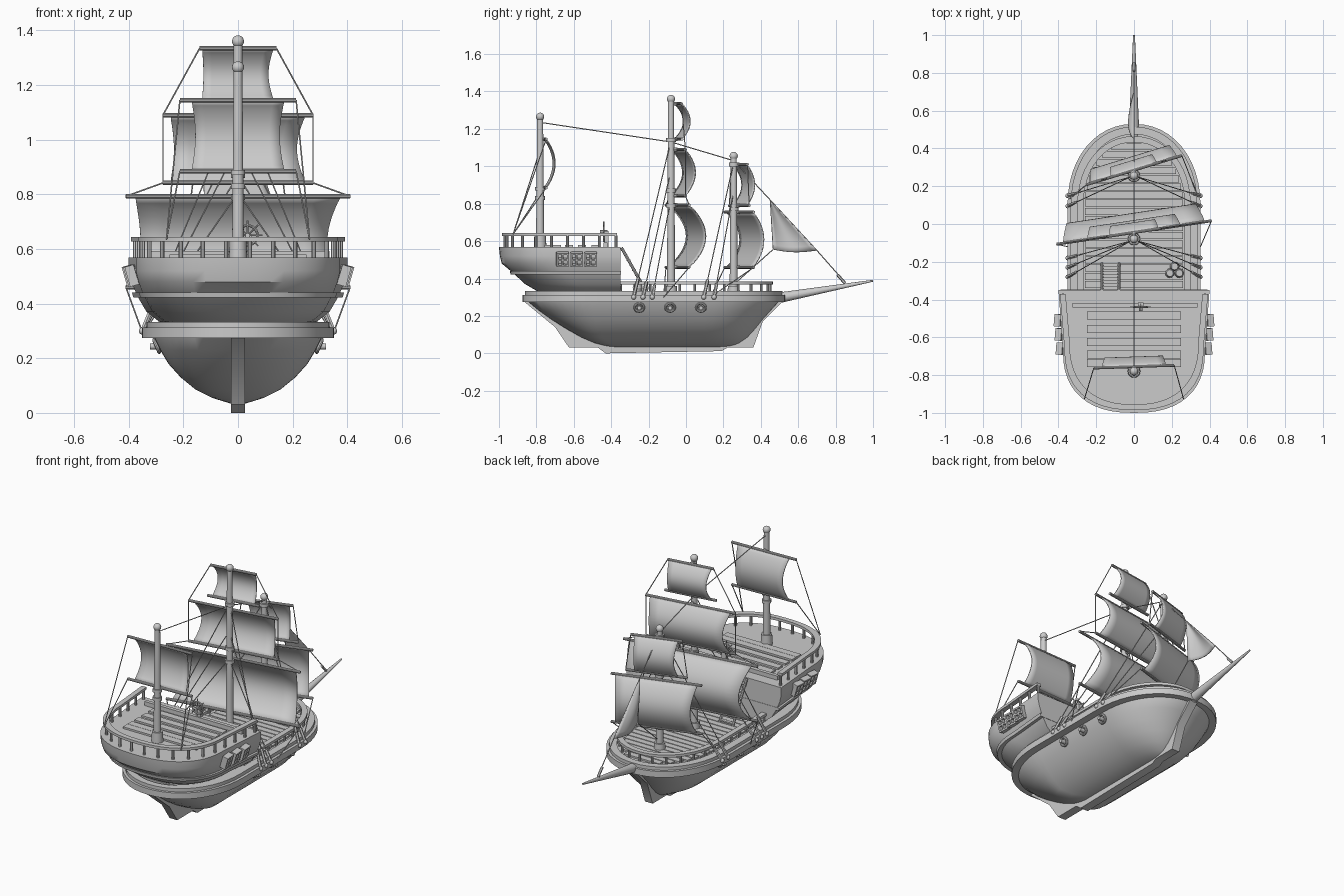
import bpy, bmesh, math
from mathutils import Vector, Matrix

if "Cube" in bpy.data.objects:
    bpy.data.objects.remove(bpy.data.objects["Cube"])

# ---------- helpers ----------
def finish(bm, name):
    bmesh.ops.recalc_face_normals(bm, faces=bm.faces)
    me = bpy.data.meshes.new(name)
    bm.to_mesh(me); bm.free()
    ob = bpy.data.objects.new(name, me)
    bpy.context.collection.objects.link(ob)
    return ob

def tube(bm, a, b, r1, r2=None, seg=8):
    a, b = Vector(a), Vector(b); d = b - a
    m = Matrix.Translation((a + b) / 2) @ d.to_track_quat('Z', 'Y').to_matrix().to_4x4()
    bmesh.ops.create_cone(bm, cap_ends=True, segments=seg, radius1=r1,
                          radius2=r1 if r2 is None else r2, depth=d.length, matrix=m)

def box(bm, c, s, rot=Matrix.Identity(4)):
    bmesh.ops.create_cube(bm, size=1, matrix=Matrix.Translation(c) @ rot @ Matrix.Diagonal((*s, 1)))

def ball(bm, c, r):
    bmesh.ops.create_uvsphere(bm, u_segments=16, v_segments=10, radius=r, matrix=Matrix.Translation(c))

def loft(bm, rings):
    vs = [[bm.verts.new((x, y, z)) for x, y in pts] for pts, z in rings]
    n = len(vs[0])
    for a, b in zip(vs, vs[1:]):
        for i in range(n):
            bm.faces.new((a[i], a[(i + 1) % n], b[(i + 1) % n], b[i]))
    bm.faces.new(vs[0]); bm.faces.new(vs[-1])

def ribbon(bm, outer, inner, z0, z1, closed):
    secs = [[bm.verts.new(p) for p in ((*o, z0), (*o, z1), (*i, z1), (*i, z0))] for o, i in zip(outer, inner)]
    for k in range(len(secs) - (0 if closed else 1)):
        a, b = secs[k], secs[(k + 1) % len(secs)]
        for j in range(4):
            bm.faces.new((a[j], a[(j + 1) % 4], b[(j + 1) % 4], b[j]))
    if not closed:
        bm.faces.new(secs[0]); bm.faces.new(secs[-1])

def arc(w, c, r, t0, p, n=24):
    f = lambda v: math.copysign(abs(v) ** (2 / p), v) if abs(v) > 1e-6 else 0
    ts = [t0 + math.pi * i / n for i in range(n + 1)]
    return [(w * f(math.cos(t)), c + r * f(math.sin(t))) for t in ts]

def hull_ring(w, ys, yb):
    cb, cs = min(.1, yb - .08), max(-.45, ys + .08)
    return arc(w, cb, yb - cb, 0, 2.1) + arc(w, cs, cs - ys, math.pi, 2.1)

def castle_ring(w, ys, yf=-.35):
    cs = ys + .33
    return [(-w, yf)] + arc(w * .94, cs, cs - ys, math.pi, 2.4) + [(w, yf)]

def spaced(pts, n):
    L = [0]
    for a, b in zip(pts, pts[1:]):
        L.append(L[-1] + math.dist(a, b))
    out = []
    for k in range(n):
        s = L[-1] * k / (n - 1)
        i = max(j for j in range(len(pts) - 1) if L[j] <= s + 1e-9)
        t = (s - L[i]) / max(L[i + 1] - L[i], 1e-9)
        out.append(tuple(Vector(pts[i]).lerp(Vector(pts[i + 1]), min(t, 1))))
    return out

# ---------- hull ----------
bm = bmesh.new()
loft(bm, [(hull_ring(w, a, b), z) for z, w, a, b in [
    (.035, .03, -.42, .25), (.055, .095, -.49, .29), (.085, .155, -.56, .33), (.13, .21, -.64, .37),
    (.18, .255, -.72, .41), (.23, .285, -.79, .455), (.28, .31, -.85, .50), (.315, .32, -.855, .51)]])
finish(bm, "hull")

bm = bmesh.new()
ribbon(bm, hull_ring(.352, -.875, .53), hull_ring(.28, -.82, .47), .275, .312, True)
ribbon(bm, hull_ring(.335, -.86, .515), hull_ring(.29, -.82, .475), .312, .332, True)
finish(bm, "gunwale")

bm = bmesh.new()
prof = [(-.87, .28), (-.70, .14), (-.625, .03), (-.47, .03), (-.43, 0), (.19, .012), (.22, .03),
        (.36, .03), (.41, .17), (.52, .28)]
loft(bm, [(prof, -.026), (prof, .026)])
bmesh.ops.transform(bm, matrix=Matrix(((0, 0, 1, 0), (1, 0, 0, 0), (0, 1, 0, 0), (0, 0, 0, 1))), verts=bm.verts)
finish(bm, "keel")

# main deck planks
bm = bmesh.new()
for i in range(18):
    y = -.32 + i * .043
    w = .26 if y < .1 else .26 * math.sqrt(max(0, 1 - ((y - .1) / .35) ** 2))
    box(bm, (0, y, .318), (2 * w, .037, .014))
finish(bm, "deck_planks")

# main deck railing
bm = bmesh.new()
rail = lambda w, yb: [(w, -.35)] + arc(w, .1, yb - .1, 0, 2.1) + [(-w, -.35)]
ribbon(bm, rail(.30, .465), rail(.268, .433), .368, .384, False)
for x, y in spaced(rail(.284, .449), 25):
    tube(bm, (x, y, .31), (x, y, .37), .007)
finish(bm, "main_railing")

# ---------- stern castle ----------
bm = bmesh.new()
loft(bm, [(castle_ring(w, a), z) for z, w, a in [
    (.315, .24, -.75), (.335, .29, -.80), (.37, .335, -.86), (.43, .37, -.925),
    (.48, .39, -.985), (.52, .40, -.995), (.568, .40, -1.0)]])
finish(bm, "stern_castle")
bm = bmesh.new()
loft(bm, [(castle_ring(.383, -.938, -.348), .422), (castle_ring(.388, -.942, -.348), .440)])
loft(bm, [(castle_ring(.33, -.80, -.348), .318), (castle_ring(.33, -.80, -.348), .332)])
finish(bm, "castle_bands")

bm = bmesh.new()
for y in (-.485, -.555, -.625, -.69, -.735):
    box(bm, (0, y, .572), (.5, .043, .014))
box(bm, (.005, -.43, .58), (.66, .022, .026))
finish(bm, "castle_deck_planks")

bm = bmesh.new()
ribbon(bm, castle_ring(.392, -.985, -.37), castle_ring(.362, -.955, -.37), .628, .644, False)
for x, y in spaced(castle_ring(.377, -.97, -.375), 20):
    tube(bm, (x, y, .56), (x, y, .63), .008)
finish(bm, "castle_railing")

# castle windows, three each side
bm = bmesh.new()
for s in (-1, 1):
    rot = Matrix.Rotation(s * .28, 4, 'Y') @ Matrix.Rotation(s * .08, 4, 'Z')
    for y in (-.66, -.585, -.51):
        c = Vector((s * (.392 + .07 * (y + .58)), y, .503))
        for k in (-1, 0, 1):
            box(bm, c + rot @ Vector((0, k * .028, 0)), (.034, .009, .075), rot)
            box(bm, c + rot @ Vector((0, 0, k * .033)), (.034, .064, .009), rot)
finish(bm, "castle_windows")

# ladder from main deck to castle
bm = bmesh.new()
for x in (-.17, -.08):
    tube(bm, (x, -.345, .565), (x, -.21, .325), .008)
for i in range(9):
    t = (i + .5) / 9
    box(bm, (-.125, -.345 + .135 * t, .565 - .24 * t), (.09, .02, .008))
finish(bm, "ladder")

# barrels
bm = bmesh.new()
for x, y in ((.19, -.26), (.24, -.26), (.215, -.225)):
    tube(bm, (x, y, .32), (x, y, .35), .018, .025, 12)
    tube(bm, (x, y, .35), (x, y, .38), .025, .018, 12)
finish(bm, "barrels")

# steering wheel
bpy.ops.mesh.primitive_torus_add(location=(.035, -.44, .65), rotation=(math.pi / 2, 0, 0), major_radius=.036,
                                 minor_radius=.005, major_segments=24, minor_segments=8)
bpy.context.object.name = "steering_wheel"
bm = bmesh.new()
for k in range(4):
    d = Vector((math.cos(k * math.pi / 4), 0, math.sin(k * math.pi / 4))) * .055
    c = Vector((.035, -.44, .65))
    tube(bm, c - d, c + d, .003)
tube(bm, (.035, -.46, .65), (.035, -.42, .65), .009)
box(bm, (.035, -.425, .61), (.03, .02, .09))
finish(bm, "wheel_spokes_and_stand")

# portholes
bm = bmesh.new()
for s in (-1, 1):
    for y in (-.25, -.085, .08):
        bpy.ops.mesh.primitive_torus_add(location=(s * .298, y, .245), rotation=(0, s * (math.pi / 2 + .4), 0),
                                         major_radius=.024, minor_radius=.007, major_segments=20, minor_segments=8)
        bpy.context.object.name = "porthole_ring"
        tube(bm, (s * .28, y, .245), (s * .322, y, .243), .013, .011, 12)
finish(bm, "porthole_centres")

# ---------- masts ----------
def mast(name, y, z0, z1, base_h, collars):
    bm = bmesh.new()
    tube(bm, (0, y, z0), (0, y, z1), .022, .016, 16)
    tube(bm, (0, y, z0), (0, y, z0 + base_h), .034, .031, 16)
    for z in collars:
        tube(bm, (0, y, z), (0, y, z + .02), .026, None, 16)
    ball(bm, (0, y, z1), .022)
    finish(bm, name)

mast("main_mast", -.08, .31, 1.36, .05, (.78, .86, 1.13))
mast("fore_mast", .255, .31, 1.055, .05, (.76, 1.0))
mast("mizzen_mast", -.78, .565, 1.265, .065, (.82, .87))

bm = bmesh.new()
tube(bm, (0, .42, .283), (0, 1.0, .388), .032, .005, 14)
finish(bm, "bowsprit")

# ---------- square sails with yards ----------
ends = {}
def sail(name, y, yaw, ztop, zbot, w, yard_top, yard_bot, bulge):
    rot = Matrix.Translation((0, y, 0)) @ Matrix.Rotation(math.radians(yaw), 4, 'Z')
    nu, nv = 8, 14
    bm = bmesh.new()
    g = [[bm.verts.new(rot @ Vector(((2 * i / nu - 1) * w * (1 - .09 * math.sin(math.pi * j / nv)),
          bulge * math.sin(math.pi * j / nv) ** .8, ztop + (zbot - ztop) * j / nv)))
          for i in range(nu + 1)] for j in range(nv + 1)]
    for j in range(nv):
        for i in range(nu):
            bm.faces.new((g[j][i], g[j][i + 1], g[j + 1][i + 1], g[j + 1][i]))
    ob = finish(bm, name + "_sail")
    m = ob.modifiers.new("thickness", 'SOLIDIFY'); m.thickness = .006; m.offset = 0
    bm = bmesh.new()
    for z, l in ((ztop, yard_top), (zbot, yard_bot)):
        a, b = rot @ Vector((-l, 0, z)), rot @ Vector((l, 0, z))
        tube(bm, a, b, .008, None, 10)
        tube(bm, (0, y - .035, z), (0, y, z), .01)
        ends[name, z == ztop] = (a, b)
    finish(bm, name + "_yards")

sail("main_lower", -.045, 8.6, .793, .46, .38, .415, .415, .10)
sail("main_middle", -.045, 8.6, 1.09, .842, .25, .278, .278, .062)
sail("main_top", -.045, 8.6, 1.335, 1.145, .132, .142, .16, .05)
sail("fore_lower", .285, 17, .755, .46, .24, .265, .265, .07)
sail("fore_upper", .285, 17, 1.01, .79, .128, .15, .18, .05)
sail("mizzen", -.755, 2, 1.145, .885, .17, .213, .213, .05)

# jib
bm = bmesh.new()
A, B, C = Vector((0, .45, .82)), Vector((0, .465, .555)), Vector((0, .70, .55))
n = 10
rows = []
for j in range(n + 1):
    v = j / n
    l, r = A.lerp(B, v), A.lerp(C, v)
    row = []
    for i in range(n + 1):
        u = i / n
        p = l.lerp(r, u); h = math.sin(math.pi * u)
        p.x -= .035 * h * v * (1.3 - v) * 2
        p.z -= .012 * h * v
        row.append(bm.verts.new(p))
    rows.append(row)
for j in range(n):
    for i in range(n):
        bm.faces.new((rows[j][i], rows[j][i + 1], rows[j + 1][i + 1], rows[j + 1][i]))
bmesh.ops.remove_doubles(bm, verts=bm.verts, dist=1e-5)
ob = finish(bm, "jib_sail")
m = ob.modifiers.new("thickness", 'SOLIDIFY'); m.thickness = .005; m.offset = 0

# ---------- rigging ----------
bm = bmesh.new()
R = .0028
rope = lambda a, b, r=R: tube(bm, a, b, r, None, 6)
rope((0, -.78, 1.235), (0, -.08, 1.13)); rope((0, -.08, 1.13), (0, .255, 1.03))
rope((0, .255, 1.03), A); rope(A, C); rope(C, (0, .85, .38)); rope(B, (0, .28, .39))
rope((0, .81, .42), (0, .85, .375), .008)
for k, s in enumerate((-1, 1)):
    for y0, yt, zt, rows_y in ((0, -.09, 1.1, (-.28, -.23, -.18)), (0, .25, 1.0, (.095, .15))):
        for i, y in enumerate(rows_y):
            foot, top = Vector((s * .35, y, .30)), Vector((s * .018, yt, zt - .16 * i))
            rope(foot, top)
            rope(foot, foot.lerp(top, .13), .009)      # deadeye blocks
            ball(bm, foot, .013)
    e = lambda nm, t: ends[nm, t][k]
    rope(e("main_top", True), e("main_middle", True)); rope(e("main_middle", True), e("main_middle", False))
    rope(e("main_middle", False), e("main_lower", True)); rope(e("main_lower", False), (s * .352, -.12, .30))
    rope(e("fore_upper", True), e("fore_upper", False)); rope(e("fore_lower", False), (s * .345, .13, .30))
    rope(e("mizzen", True), (s * .262, -.925, .636)); rope(e("mizzen", False), (s * .262, -.925, .636))
finish(bm, "rigging")

# ---------- shading ----------
bpy.ops.object.select_all(action='DESELECT')
for o in bpy.context.scene.objects:
    if o.type == 'MESH':
        o.select_set(True)
        bpy.context.view_layer.objects.active = o
bpy.ops.object.shade_smooth_by_angle(angle=math.radians(35))
